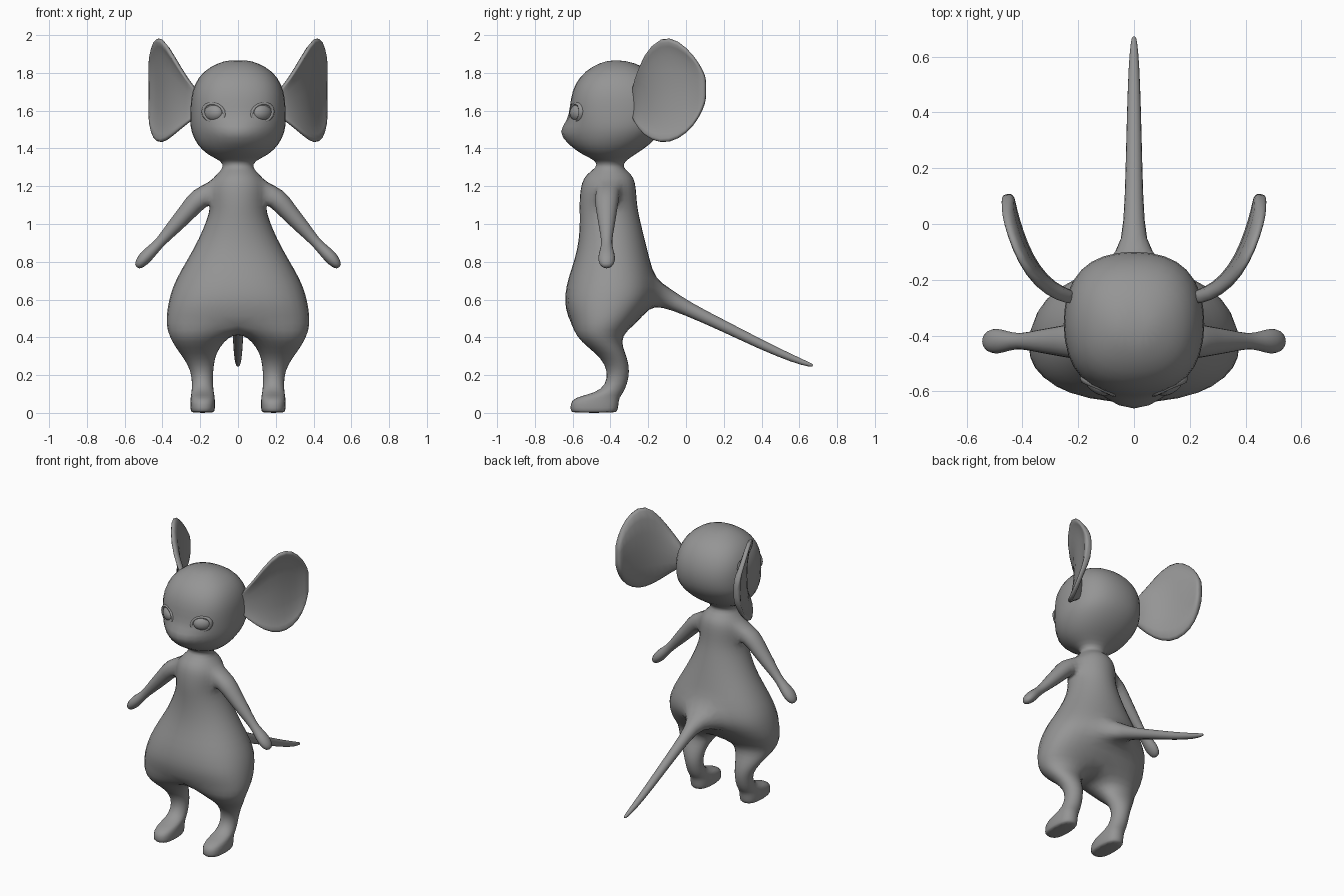
import bpy, bmesh, math
from mathutils import Vector

if "Cube" in bpy.data.objects:
    bpy.data.objects.remove(bpy.data.objects["Cube"])

grey = bpy.data.materials.new("soft grey")
grey.diffuse_color = (0.3, 0.3, 0.3, 1)
grey.use_nodes = True
grey.node_tree.nodes["Principled BSDF"].inputs["Base Color"].default_value = grey.diffuse_color


def finish(name, bm, subdivide=True):
    """Turn a half mesh into a mirrored, smooth object."""
    bmesh.ops.recalc_face_normals(bm, faces=bm.faces)
    me = bpy.data.meshes.new(name)
    bm.to_mesh(me)
    bm.free()
    me.materials.append(grey)
    ob = bpy.data.objects.new(name, me)
    bpy.context.collection.objects.link(ob)
    mirror = ob.modifiers.new("mirror", 'MIRROR')
    mirror.merge_threshold = 0.0005
    if subdivide:
        sub = ob.modifiers.new("smooth", 'SUBSURF')
        sub.levels = sub.render_levels = 1
    me.polygons.foreach_set("use_smooth", [True] * len(me.polygons))
    return ob


def bridge(bm, a, b, closed=True):
    n = len(a)
    for i in range(n if closed else n - 1):
        j = (i + 1) % n
        bm.faces.new((a[i], a[j], b[j], b[i]))


def spow(v, e):
    return math.copysign(abs(v) ** e, v)


bm = bmesh.new()

# Torso, neck and head: z, half width, front y, back y, squareness, muzzle bump
trunk = [
    (.47, .39, -.615, -.26, .8, 0), (.56, .38, -.645, -.19, .8, 0),
    (.63, .365, -.645, -.155, .85, 0), (.71, .335, -.63, -.16, .9, 0),
    (.82, .268, -.59, -.19, .95, 0), (.92, .212, -.57, -.215, 1, 0),
    (1.02, .168, -.565, -.24, 1, 0), (1.09, .15, -.568, -.255, 1, 0),
    (1.16, .155, -.565, -.26, 1, 0), (1.22, .15, -.555, -.265, 1, 0),
    (1.265, .115, -.53, -.285, 1, 0), (1.3, .075, -.472, -.338, 1, 0),
    (1.335, .09, -.475, -.32, 1, 0), (1.365, .165, -.55, -.27, .95, 0),
    (1.42, .222, -.6, -.185, .9, .035), (1.49, .255, -.605, -.125, .85, .095),
    (1.545, .258, -.615, -.1, .82, .02), (1.62, .257, -.62, -.09, .82, 0),
    (1.7, .25, -.61, -.105, .82, 0), (1.78, .215, -.57, -.15, .85, 0),
    (1.835, .15, -.5, -.22, .9, 0), (1.868, .06, -.42, -.32, 1, 0)]
rings = []
for z, rx, yf, yb, e, nose in trunk:
    ring = []
    for i in range(9):
        t = math.pi * i / 8
        y = (yf + yb) / 2 - (yb - yf) / 2 * spow(math.cos(t), e)
        y -= nose * (1, .5, 0)[min(i, 2)]
        x = 0 if i in (0, 8) else rx * math.sin(t) ** e
        ring.append(bm.verts.new((x, y, z)))
    rings.append(ring)
ARM, TAIL = 7, 1  # lowest rings of the arm and tail openings
for r in range(len(rings) - 1):
    for i in range(8):
        if (r in (ARM, ARM + 1) and i in (3, 4)) or (r in (TAIL, TAIL + 1) and i == 7):
            continue
        a, b = rings[r], rings[r + 1]
        bm.faces.new((a[i], a[i + 1], b[i + 1], b[i]))
bm.faces.new(rings[-1])

# Leg: z, x, half width, y, half depth; grows from the lower torso edge
last = rings[0] + [bm.verts.new((0, y, .415)) for y in (-.36, -.45, -.53)]
for z, x, rx, y, ry in [
        (.405, .205, .165, -.463, .125), (.345, .215, .12, -.425, .095),
        (.29, .205, .085, -.38, .072), (.22, .19, .06, -.355, .06),
        (.15, .188, .057, -.368, .058), (.105, .187, .062, -.405, .075),
        (.082, .187, .066, -.475, .125), (.045, .187, .068, -.485, .132),
        (.008, .187, .066, -.487, .128), (0, .187, .056, -.487, .115)]:
    ring = []
    for j in range(12):
        t = math.radians(30 * (j - 4))
        e = .75 if z < .09 else 1
        ring.append(bm.verts.new((x + rx * spow(math.cos(t), e), y + ry * spow(math.sin(t), e), z)))
    bridge(bm, last, ring)
    last = ring
bm.faces.new(last)

# Arm and hand: x, z, half thickness, half depth
lo, mid, hi = rings[ARM:ARM + 3]
last = [hi[4], hi[3], mid[3], lo[3], lo[4], lo[5], mid[5], hi[5]]
for x, z, r, d in [
        (.2, 1.145, .065, .075), (.262, 1.07, .053, .06), (.335, .99, .045, .047),
        (.41, .905, .028, .028), (.45, .865, .034, .038), (.49, .825, .04, .052),
        (.52, .79, .032, .045), (.537, .77, .015, .02)]:
    ring = []
    for k in range(8):
        t = math.pi * k / 4
        ring.append(bm.verts.new((x + .76 * r * math.cos(t), -.42 - d * math.sin(t),
                                  z + .65 * r * math.cos(t))))
    bridge(bm, last, ring)
    last = ring
bm.faces.new(last)

# Tail: y, z, radius
lo, mid, hi = rings[TAIL:TAIL + 3]
last = [hi[8], hi[7], mid[7], lo[7], lo[8]]
for y, z, r in [(-.11, .612, .06), (0, .555, .04), (.2, .46, .033), (.4, .36, .028),
                (.58, .28, .021), (.66, .253, .012), (.672, .25, .006)]:
    ring = []
    for k in range(5):
        t = math.pi * k / 4
        x = r * math.sin(t) if 0 < k < 4 else 0
        ring.append(bm.verts.new((x, y + .43 * r * math.cos(t), z + .9 * r * math.cos(t))))
    bridge(bm, last, ring, False)
    last = ring
bm.faces.new(last)
finish("body", bm)

# Ears: curved plates with a raised rim; x, y, low z, high z, dish depth
bm = bmesh.new()
path = [(.2, -.27, 1.57, 1.7, 0), (.26, -.25, 1.53, 1.77, .5), (.325, -.2, 1.455, 1.91, 1),
        (.38, -.12, 1.41, 2.01, 1), (.415, -.03, 1.435, 1.985, 1),
        (.44, .05, 1.51, 1.9, .8), (.452, .09, 1.6, 1.82, 0), (.455, .108, 1.66, 1.77, 0)]
section = [(1, 0), (.9, 1), (.75, 0), (0, 0), (-.75, 0), (-.9, 1),
           (-1, 0), (-.85, -1), (0, -1), (.85, -1)]
last = None
for i, (x, y, z0, z1, dish) in enumerate(path):
    p, q = path[max(i - 1, 0)], path[min(i + 1, len(path) - 1)]
    tangent = Vector((q[0] - p[0], q[1] - p[1], 0)).normalized()
    out = Vector((tangent.y, -tangent.x, 0))
    thick = .015 if i == len(path) - 1 else .026
    ring = []
    for t, o in section:
        if o == 0 and abs(t) < 1:
            o = 1 - 1.1 * dish
        pos = Vector((x, y, (z0 + z1) / 2 + t * (z1 - z0) / 2))
        ring.append(bm.verts.new(pos + out * (o * thick + .03 * t * t * dish)))
    if last:
        bridge(bm, last, ring)
    else:
        bm.faces.new(ring)
    last = ring
bm.faces.new(last)
finish("ears", bm)

# Eyes: flattened balls
bm = bmesh.new()
bmesh.ops.create_uvsphere(bm, u_segments=16, v_segments=10, radius=1)
for v in bm.verts:
    v.co = (.128 + .052 * v.co.x, -.568 + .044 * v.co.y + .02 * v.co.x, 1.588 + .046 * v.co.z)
finish("eyes", bm, False)

# Eyelids: almond rims around the eyes
bm = bmesh.new()
loops = []
for i in range(16):
    t = math.tau * i / 16
    c, s = math.cos(t), math.sin(t)
    loop = []
    for k in range(6):
        a = math.tau * k / 6
        w = 1 + .17 * math.cos(a)
        loop.append(bm.verts.new((.128 + .056 * w * c, -.578 + .025 * c - .018 * math.sin(a),
                                  1.588 + .05 * w * s + .008 * c)))
    loops.append(loop)
for i in range(16):
    bridge(bm, loops[i], loops[(i + 1) % 16])
finish("eyelids", bm, False)
